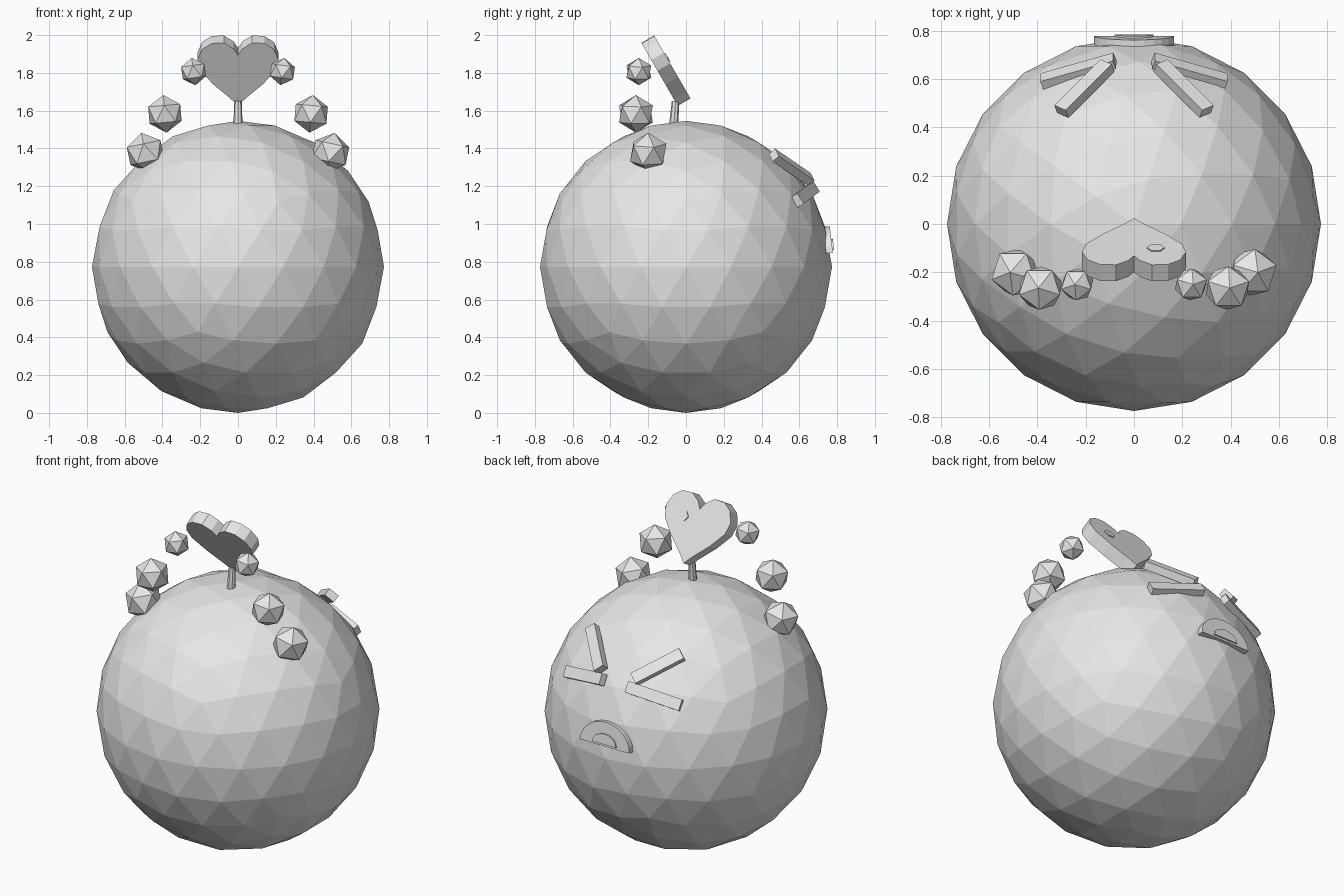
import bpy, bmesh, math
from mathutils import Matrix, Vector

cube = bpy.data.objects.get("Cube")
if cube:
    bpy.data.objects.remove(cube, do_unlink=True)

GREY = (0.8, 0.8, 0.8, 1)
grey = bpy.data.materials.new("plain grey")
grey.use_nodes = True
grey.diffuse_color = GREY
grey.node_tree.nodes["Principled BSDF"].inputs["Base Color"].default_value = GREY


def add(name, bm, matrix):
    bmesh.ops.recalc_face_normals(bm, faces=bm.faces)
    mesh = bpy.data.meshes.new(name)
    bm.to_mesh(mesh)
    bm.free()
    mesh.materials.append(grey)
    obj = bpy.data.objects.new(name, mesh)
    obj.matrix_world = matrix
    bpy.context.collection.objects.link(obj)
    return obj


def ball(name, centre, radius, detail, turn=Matrix()):
    bm = bmesh.new()
    bmesh.ops.create_icosphere(bm, subdivisions=detail, radius=radius)
    return add(name, bm, Matrix.Translation(centre) @ turn)


def plate(name, outline, thickness, origin, tilt):
    """Extrude a flat outline and lean it about the x axis."""
    bm = bmesh.new()
    face = bm.faces.new([bm.verts.new((x, y, -thickness / 2)) for x, y in outline])
    new = bmesh.ops.extrude_face_region(bm, geom=[face])["geom"]
    bmesh.ops.translate(bm, vec=(0, 0, thickness),
                        verts=[v for v in new if isinstance(v, bmesh.types.BMVert)])
    return add(name, bm, Matrix.Translation(origin) @ Matrix.Rotation(math.radians(tilt), 4, "X"))


def bar(name, start, end, width, depth):
    """Box between two points, lying flat against the body."""
    start, end = Vector(start), Vector(end)
    middle = (start + end) / 2
    along = (end - start).normalized()
    across = along.cross(middle - BODY).normalized()
    out = across.cross(along)
    bm = bmesh.new()
    bmesh.ops.create_cube(bm, size=1)
    bmesh.ops.scale(bm, verts=bm.verts, vec=((end - start).length, width, depth))
    turn = Matrix((along, across, out)).transposed().to_4x4()
    return add(name, bm, Matrix.Translation(middle) @ turn)


def half_disc(rx, ry, steps):
    return [(rx * math.cos(math.pi * i / steps), ry * math.sin(math.pi * i / steps))
            for i in range(steps + 1)]


# Round faceted body
BODY = Vector((0, 0, 0.773))
ball("body", BODY, 0.773, 3)

# Leaning heart on a short stem
half = [(0.04, 0.045), (0.13, 0.13), (0.2, 0.215), (0.215, 0.28),
        (0.19, 0.345), (0.14, 0.382), (0.075, 0.385), (0.025, 0.35)]
heart = [(0, 0)] + half + [(0, 0.31)] + [(-x, y) for x, y in reversed(half)]
heart_base = Vector((0, -0.01, 1.645))
plate("heart", heart, 0.078, heart_base, 120)

hexagon = [(0.09 + 0.037 * math.cos(math.pi * i / 3), 0.25 + 0.03 * math.sin(math.pi * i / 3))
           for i in range(6)]
plate("heart_stud", hexagon, 0.012, heart_base + Vector((0, 0.866, 0.5)) * 0.039, 120)

bm = bmesh.new()
bmesh.ops.create_cone(bm, cap_ends=True, segments=8, radius1=0.024, radius2=0.02, depth=0.12)
add("stem", bm, Matrix.Translation((0, -0.06, 1.59)) @ Matrix.Rotation(-0.08, 4, "X"))

# Floating gems and squinting eyes, mirrored left and right
gems = [("small", 0.235, -0.25, 1.807, 0.073, 8),
        ("middle", 0.387, -0.265, 1.583, 0.1, 5),
        ("large", 0.49, -0.2, 1.378, 0.107, 12)]
for side, s in (("left", 1), ("right", -1)):
    for size, x, y, z, radius, angle in gems:
        turn = Matrix.Rotation(math.radians(angle * s), 4, "Y") @ Matrix.Rotation(math.pi / 2 * s, 4, "Z")
        ball(f"{size}_gem_{side}", (x * s, y, z), radius, 1, turn)
    bar(f"upper_eye_bar_{side}", (0.11 * s, 0.655, 1.235), (0.3 * s, 0.465, 1.365), 0.065, 0.045)
    bar(f"lower_eye_bar_{side}", (0.08 * s, 0.675, 1.19), (0.38 * s, 0.59, 1.125), 0.065, 0.04)

# Domed mouth with a raised tongue
plate("mouth", half_disc(0.165, 0.14, 12), 0.036, (0, 0.76, 0.847), 97)
plate("tongue", half_disc(0.08, 0.06, 8), 0.012, (0, 0.778, 0.862), 97)
